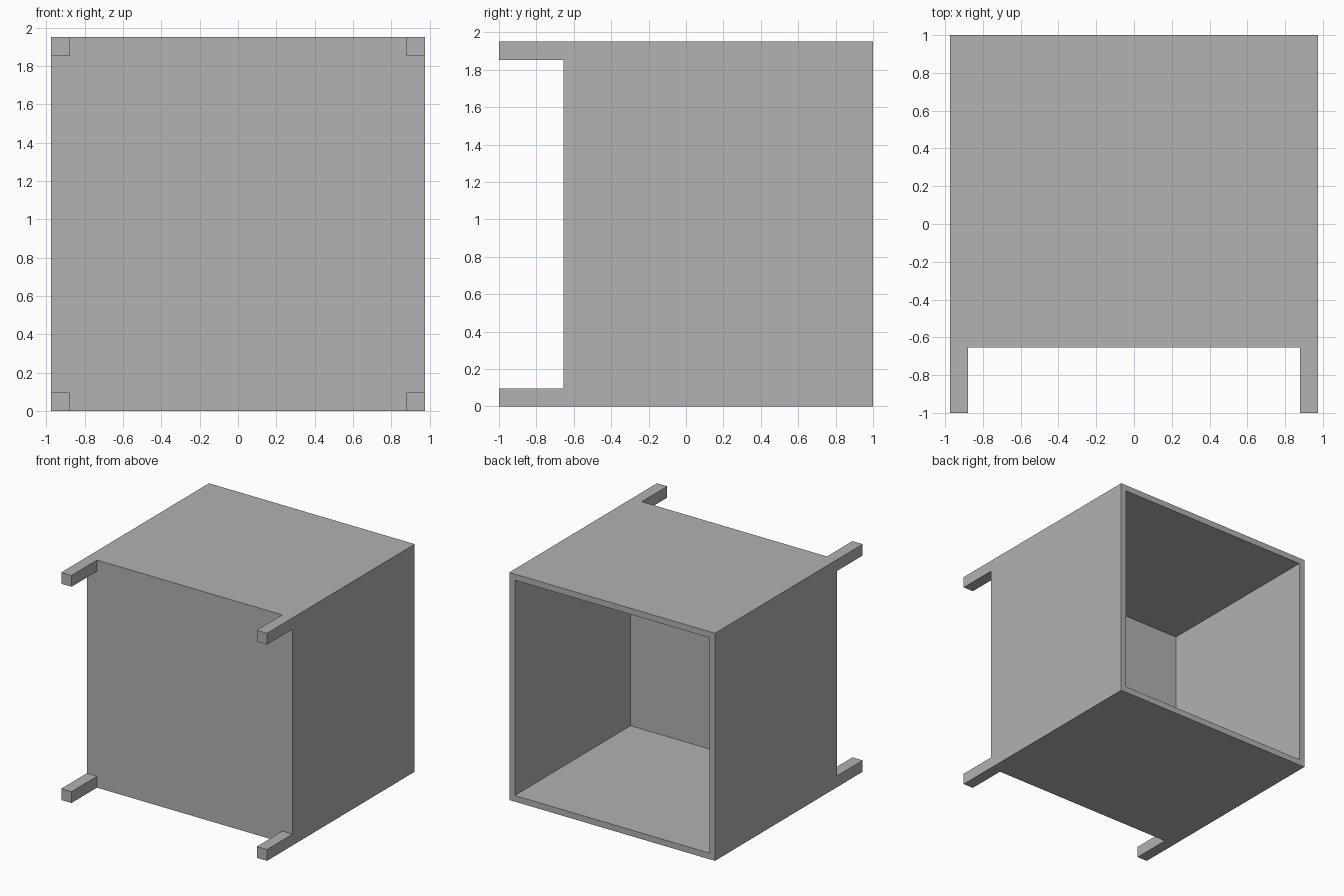
import bpy, bmesh
from mathutils import Vector

cube = bpy.data.objects.get("Cube")
if cube:
    bpy.data.objects.remove(cube, do_unlink=True)

HALF = 0.975            # half width of the box
TOP = 1.95              # overall height
FRONT, BACK = -0.655, 1.0
WALL, FRONT_WALL = 0.074, 0.088
LEG = 0.097             # leg thickness
LEG_END = -1.0

grey = bpy.data.materials.new("plain grey")
grey.use_nodes = True
colour = (0.445, 0.445, 0.445, 1)
grey.diffuse_color = colour
grey.node_tree.nodes["Principled BSDF"].inputs["Base Color"].default_value = colour


def box(bm, low, high):
    """Add a box spanning two corners."""
    low, high = Vector(low), Vector(high)
    for v in bmesh.ops.create_cube(bm, size=1)["verts"]:
        v.co = (low + high) / 2 + v.co * (high - low)


def face_along_y(bm, sign):
    bm.normal_update()
    return next(f for f in bm.faces if f.normal.y * sign > 0.9)


def finish(bm, name):
    mesh = bpy.data.meshes.new(name)
    bm.to_mesh(mesh)
    bm.free()
    mesh.materials.append(grey)
    bpy.context.collection.objects.link(bpy.data.objects.new(name, mesh))


# Box shell, hollowed from the open back
bm = bmesh.new()
box(bm, (-HALF, FRONT, 0), (HALF, BACK, TOP))
opening = face_along_y(bm, 1)
bmesh.ops.inset_region(bm, faces=[opening], thickness=WALL)
inner = bmesh.ops.extrude_discrete_faces(bm, faces=[opening])["faces"][0]
for v in inner.verts:
    v.co.y = FRONT + FRONT_WALL
finish(bm, "open_box")

# Four square legs standing out from the corners of the front panel
for side, x in (("right", -HALF), ("left", HALF - LEG)):
    for level, z in (("lower", 0), ("upper", TOP - LEG)):
        bm = bmesh.new()
        box(bm, (x, LEG_END, z), (x + LEG, FRONT, z + LEG))
        bmesh.ops.delete(bm, geom=[face_along_y(bm, 1)], context="FACES")
        finish(bm, f"{level}_{side}_leg")
